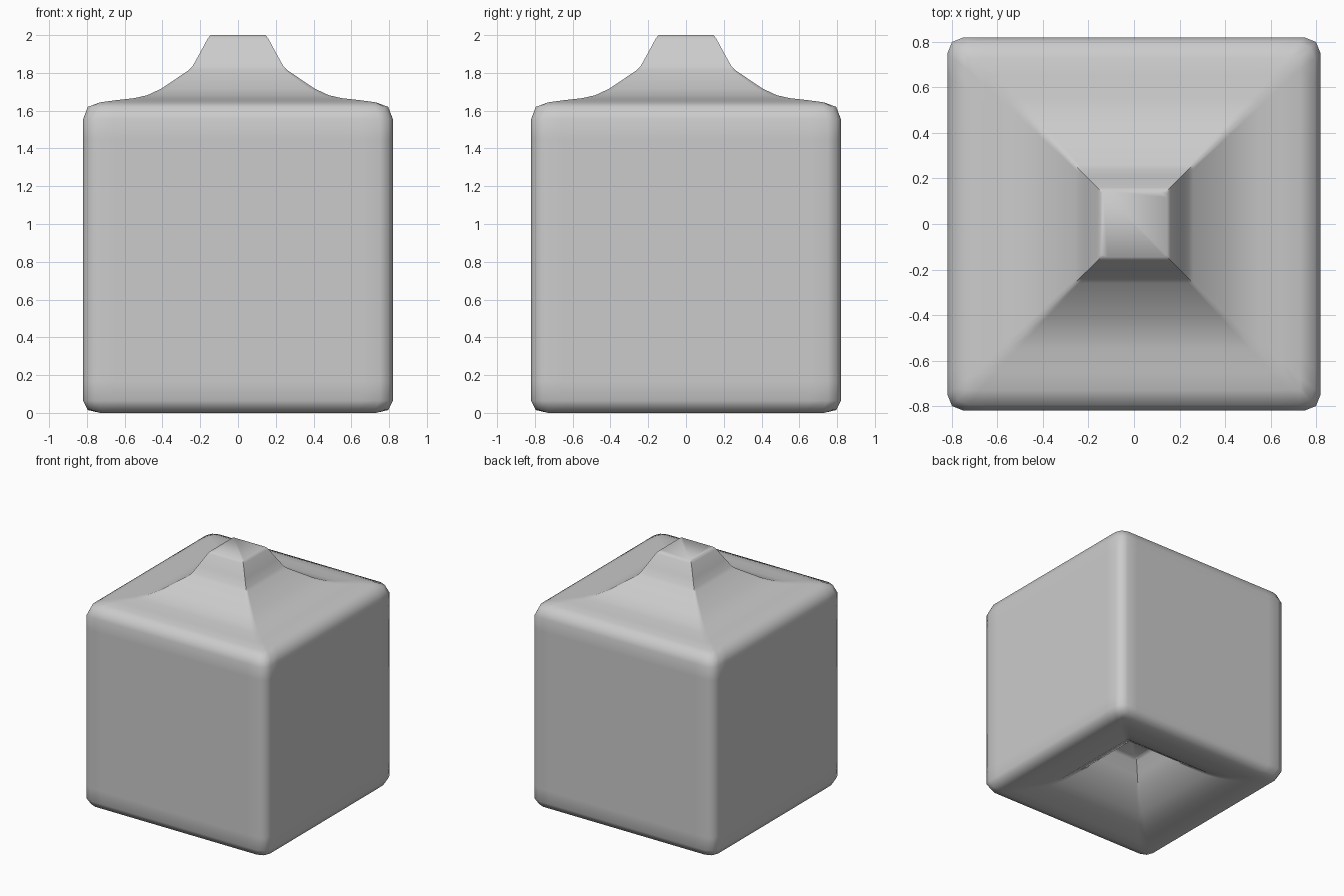
import bpy, bmesh, math

if "Cube" in bpy.data.objects:
    bpy.data.objects.remove(bpy.data.objects["Cube"])


def ring(bm, z, h, k, m, n):
    """Square loop: half width h, corner point k, edge points m and n."""
    corner = [(h, n), (h, m), (k, k), (m, h), (n, h)]
    verts = []
    for q in range(4):
        c, s = round(math.cos(q * math.pi / 2)), round(math.sin(q * math.pi / 2))
        verts += [bm.verts.new((c * x - s * y, s * x + c * y, z)) for x, y in corner]
    return verts


# Profile of half width and height, from the deep recess to the top knob
recess = [(.145, .36), (.16, .34), (.21, .255), (.26, .175), (.405, .075),
          (.48, .04), (.55, .024), (.65, .004), (.73, 0.0)]
sides = [(.795, .015), (.82, .065), (.82, .17), (.82, 1.45), (.82, 1.555), (.795, 1.62)]
knob = [(.73, 1.644), (.65, 1.655), (.55, 1.666), (.48, 1.682), (.405, 1.717),
        (.26, 1.815), (.24, 1.836), (.21, 1.89), (.16, 1.982), (.145, 2.0)]

bm = bmesh.new()
loops = []
for h, z in recess + sides + knob:
    # only the outer walls have rounded vertical corners
    k = h - .02 if h > .76 else h
    m = h - .07 if h > .76 else h * .93
    loops.append(ring(bm, z, h, k, m, h * .8))

for a, b in zip(loops, loops[1:]):
    for i in range(len(a)):
        j = (i + 1) % len(a)
        bm.faces.new((a[i], a[j], b[j], b[i]))
bm.faces.new(loops[0][::-1])
bm.faces.new(loops[-1])
bmesh.ops.recalc_face_normals(bm, faces=bm.faces)

mesh = bpy.data.meshes.new("stacking_block")
bm.to_mesh(mesh)
bm.free()
block = bpy.data.objects.new("stacking_block", mesh)
bpy.context.collection.objects.link(block)
bpy.context.view_layer.objects.active = block
block.select_set(True)
bpy.ops.object.shade_smooth_by_angle(angle=math.radians(55))
